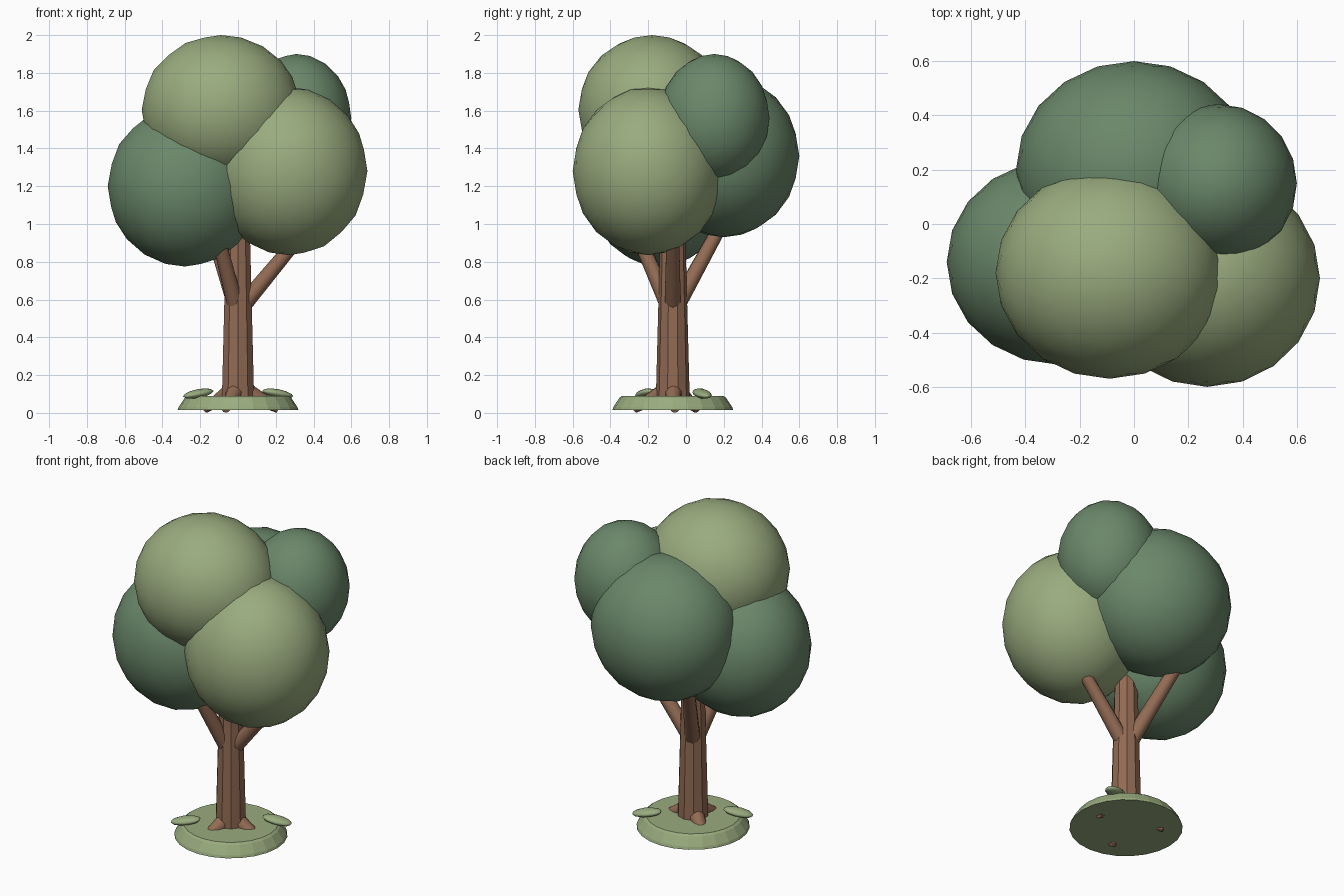
import bpy
from math import radians, cos, sin, pi
from mathutils import Vector

cube = bpy.data.objects.get("Cube")
if cube:
    bpy.data.objects.remove(cube, do_unlink=True)

CENTRE = Vector((0, -0.07, 0))


def material(name, rgb):
    mat = bpy.data.materials.new(name)
    mat.use_nodes = True
    mat.diffuse_color = (*rgb, 1)
    mat.node_tree.nodes["Principled BSDF"].inputs["Base Color"].default_value = (*rgb, 1)
    return mat


light_green = material("light_green", (0.32, 0.41, 0.21))
dark_green = material("dark_green", (0.145, 0.245, 0.145))
bark = material("bark_brown", (0.29, 0.147, 0.088))


def finish(name, mat, angle):
    obj = bpy.context.object
    obj.name = name
    obj.data.materials.append(mat)
    bpy.ops.object.shade_smooth_by_angle(angle=radians(angle))
    return obj


def ellipsoid(name, mat, centre, size, rotation=(0, 0, 0), detail=3):
    bpy.ops.mesh.primitive_ico_sphere_add(subdivisions=detail, radius=1,
                                          location=centre, rotation=rotation)
    bpy.context.object.scale = size
    return finish(name, mat, 60)


def limb(name, mat, start, end, r1, r2, sides=10, angle=40):
    """Tapered rod between two points."""
    start, end = Vector(start), Vector(end)
    axis = end - start
    bpy.ops.mesh.primitive_cone_add(vertices=sides, radius1=r1, radius2=r2,
                                    depth=axis.length, location=(start + end) / 2)
    bpy.context.object.rotation_euler = axis.to_track_quat("Z", "Y").to_euler()
    return finish(name, mat, angle)


def radial(angle, radius, z):
    a = radians(angle)
    return CENTRE + Vector((radius * cos(a), radius * sin(a), z))


# Foliage clumps
ellipsoid("foliage_top", light_green, (-0.09, -0.18, 1.605), (0.42, 0.39, 0.395))
ellipsoid("foliage_left", light_green, (0.27, -0.2, 1.28), (0.415, 0.4, 0.445))
ellipsoid("foliage_right", dark_green, (-0.28, -0.14, 1.2), (0.41, 0.378, 0.425))
ellipsoid("foliage_back", dark_green, (0, 0.2, 1.36), (0.435, 0.4, 0.43))
ellipsoid("foliage_small", dark_green, (0.31, 0.15, 1.56), (0.29, 0.292, 0.34))

# Trunk
limb("trunk", bark, radial(0, 0, 0.06), radial(0, 0, 1.2), 0.09, 0.06, angle=20)

# Branches: heading, reach and top height
for i, (heading, reach, top) in enumerate([(0, 0.3, 0.9), (120, 0.3, 1.0), (240, 0.22, 0.95)]):
    limb(f"branch_{i + 1}", bark, radial(heading, 0.03, 0.575),
         radial(heading, reach, top), 0.045, 0.036)

# Roots
for i, heading in enumerate([3, 144, 252]):
    limb(f"root_{i + 1}", bark, radial(heading, 0.03, 0.12),
         radial(heading, 0.215, 0.022), 0.05, 0.024)

# Round grass base, turned from a profile
profile = [(0.32, 0.015), (0.315, 0.03), (0.282, 0.08), (0.268, 0.09)]
sides = 24
verts = [radial(360 * s / sides, r, z) for r, z in profile for s in range(sides)]
faces = [list(range(sides))[::-1], list(range(len(verts) - sides, len(verts)))]
for ring in range(len(profile) - 1):
    for s in range(sides):
        a, b = ring * sides + s, ring * sides + (s + 1) % sides
        faces.append((a, b, b + sides, a + sides))
mesh = bpy.data.meshes.new("grass_base")
mesh.from_pydata(verts, [], faces)
mesh.materials.append(light_green)
base = bpy.data.objects.new("grass_base", mesh)
bpy.context.collection.objects.link(base)

# Grass tufts lying over the rim, outer ends drooping
for name, centre, heading in [("tuft_right", (-0.21, -0.215, 0.102), 205),
                              ("tuft_left", (0.21, 0.085, 0.102), 20)]:
    ellipsoid(name, light_green, centre, (0.088, 0.045, 0.024),
              (0, radians(10), radians(heading)), 2)
